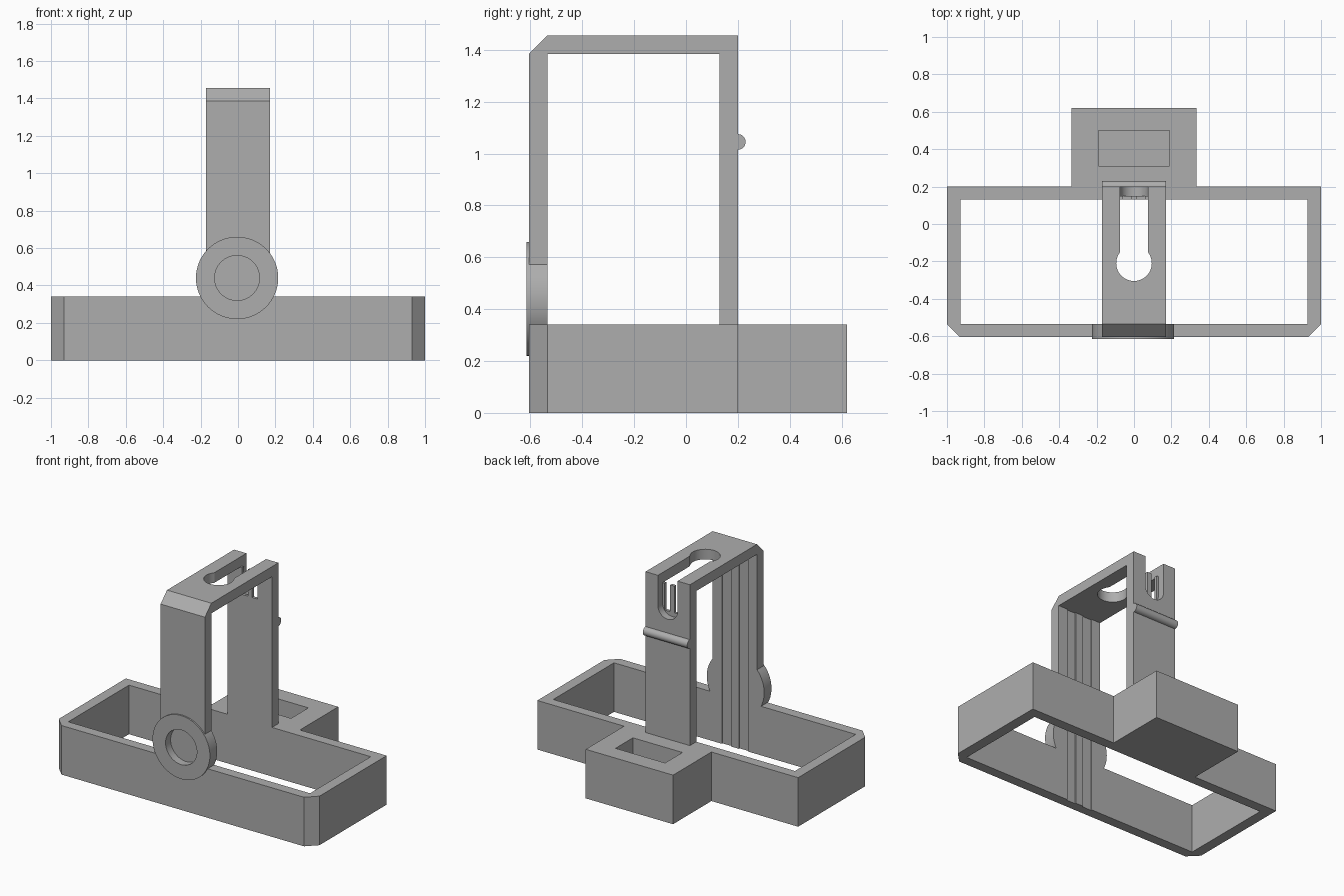
import bpy, bmesh, math
from mathutils import Vector

cube = bpy.data.objects.get("Cube")
if cube:
    bpy.data.objects.remove(cube)

grey = bpy.data.materials.new("plain_grey")
grey.use_nodes = True
GREY = (0.42, 0.42, 0.42, 1)
grey.diffuse_color = GREY
grey.node_tree.nodes["Principled BSDF"].inputs["Base Color"].default_value = GREY

# Maps a profile point and an extrusion depth to space for each axis
PLACE = {"x": lambda a, b, d: (d, a, b),
         "y": lambda a, b, d: (a, d, b),
         "z": lambda a, b, d: (a, b, d)}


def prism(name, points, axis, low, high):
    """Extrude a 2D profile along an axis."""
    bm = bmesh.new()
    face = bm.faces.new([bm.verts.new(PLACE[axis](a, b, low)) for a, b in points])
    shift = Vector(PLACE[axis](0, 0, high - low))
    new = bmesh.ops.extrude_face_region(bm, geom=[face], use_keep_orig=True)["geom"]
    bmesh.ops.translate(bm, vec=shift, verts=[v for v in new if isinstance(v, bmesh.types.BMVert)])
    bmesh.ops.recalc_face_normals(bm, faces=bm.faces)
    mesh = bpy.data.meshes.new(name)
    bm.to_mesh(mesh)
    bm.free()
    mesh.materials.append(grey)
    obj = bpy.data.objects.new(name, mesh)
    bpy.context.collection.objects.link(obj)
    return obj


def rect(a0, a1, b0, b1):
    return [(a0, b0), (a1, b0), (a1, b1), (a0, b1)]


def arc(ca, cb, r, start, end, n):
    angles = [start + (end - start) * i / n for i in range(n + 1)]
    return [(ca + r * math.cos(t), cb + r * math.sin(t)) for t in angles]


def circle(ca, cb, r, n=64):
    return arc(ca, cb, r, 0, 2 * math.pi, n)[:-1]


def select(obj):
    bpy.ops.object.select_all(action="DESELECT")
    obj.select_set(True)
    bpy.context.view_layer.objects.active = obj


def cut(cutter, *targets):
    """Subtract a cutter from the targets, then remove it."""
    for obj in targets:
        select(obj)
        mod = obj.modifiers.new("cut", "BOOLEAN")
        mod.operation, mod.solver, mod.object = "DIFFERENCE", "EXACT", cutter
        bpy.ops.object.modifier_apply(modifier=mod.name)
    bpy.data.objects.remove(cutter)


FRONT, BACK, WALL, RIM, TOP, HALF = -0.605, 0.2, 0.07, 0.34, 1.455, 0.17
IN_F, IN_B = FRONT + WALL, BACK - WALL
PI = math.pi

# Base frame with chamfered front corners and a block at the back
side = [(0.93, FRONT), (1, IN_F), (1, BACK), (0.335, BACK), (0.335, 0.62)]
base = prism("base_frame", side + [(-x, y) for x, y in reversed(side)], "z", 0, RIM)
cut(prism("opening", rect(-0.927, 0.927, IN_F, IN_B), "z", -0.1, 0.5), base)
cut(prism("pocket", rect(-0.19, 0.19, 0.31, 0.5), "z", 0.1, 0.5), base)

# Upright arch: front post, top bar and back post
arch = prism("arch", [(FRONT, RIM), (FRONT, TOP - WALL), (IN_F, TOP), (BACK, TOP),
                      (BACK, RIM), (IN_B, RIM), (IN_B, TOP - WALL),
                      (IN_F, TOP - WALL), (IN_F, RIM)], "x", -HALF, HALF)

# Keyhole in the top bar, open to the back
SLOT, HOLE = 0.075, 0.095
t = math.acos(SLOT / HOLE)
keyhole = [(SLOT, 0.3)] + arc(0, -0.21, HOLE, t, -PI - t, 32) + [(-SLOT, 0.3)]
cut(prism("keyhole", keyhole, "z", TOP - WALL, 1.6), arch)

# Round-bottomed recess in the back post, with two slits through its thin inner wall
recess = [(SLOT, 1.6)] + arc(0, 1.245, SLOT, 0, -PI, 24) + [(-SLOT, 1.6)]
cut(prism("recess", recess, "y", 0.15, 0.3), arch)
for x in (-0.038, 0.038):
    cut(prism("slit", rect(x - 0.022, x + 0.022, 1.2, 1.5), "y", 0.08, 0.17), arch)

# Round boss on the front post
boss = prism("front_boss", circle(-0.005, 0.44, 0.22), "y", -0.615, IN_F)

# Blind hole in the boss
cut(prism("boss_hole", circle(-0.005, 0.44, 0.12), "y", -0.7, -0.56), boss, base, arch)

# Shallow vertical grooves inside the front post
for x in (-0.065, 0.065):
    cut(prism("groove", rect(x - 0.035, x + 0.035, IN_F - 0.008, IN_F + 0.03), "z", -0.1, TOP - WALL),
        base, arch, boss)

# Rounded ridge across the back post
ridge = prism("back_ridge", arc(BACK, 1.045, 0.03, -PI / 2, PI / 2, 16), "x", -HALF, HALF)
ridge.data.transform(ridge.matrix_world)

for obj in (base, arch, boss, ridge):
    select(obj)
    bpy.ops.object.shade_smooth_by_angle(angle=math.radians(30))
